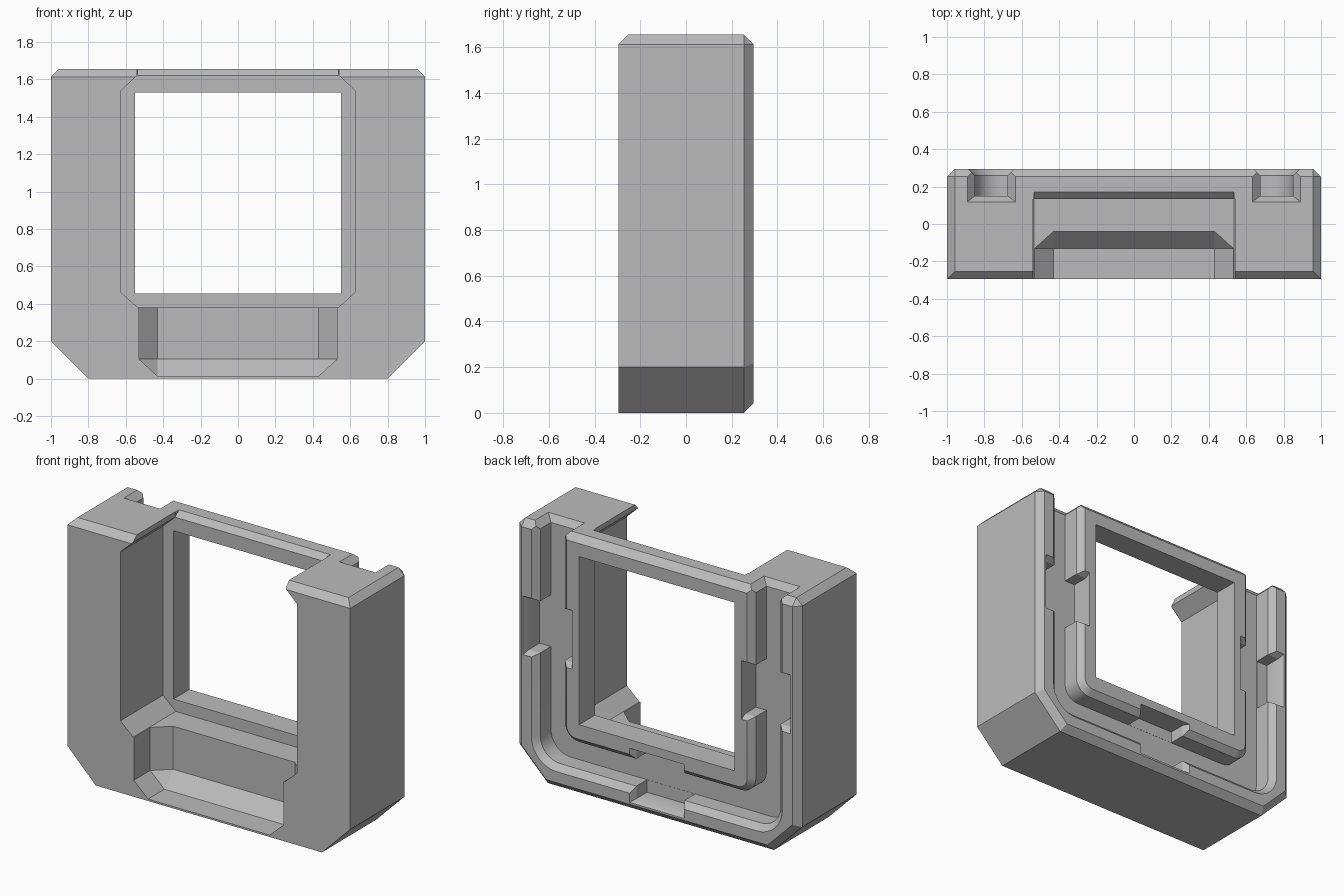
import bpy, bmesh
from math import sin, cos, pi

cube = bpy.data.objects.get("Cube")
if cube:
    bpy.data.objects.remove(cube, do_unlink=True)

H, D = 1.655, 0.295          # height and half depth
EDGE = 0.042                 # edge chamfer

grey = bpy.data.materials.new("plain_grey")
grey.use_nodes = True
colour = (0.5, 0.5, 0.5, 1)
grey.diffuse_color = colour
grey.node_tree.nodes["Principled BSDF"].inputs["Base Color"].default_value = colour


def make(name, bm):
    bmesh.ops.recalc_face_normals(bm, faces=bm.faces[:])
    mesh = bpy.data.meshes.new(name)
    bm.to_mesh(mesh)
    bm.free()
    mesh.materials.append(grey)
    ob = bpy.data.objects.new(name, mesh)
    bpy.context.scene.collection.objects.link(ob)
    return ob


def loft(layers):
    """Solid through matching (x, z) outlines, each at its own y."""
    bm = bmesh.new()
    rings = [[bm.verts.new((x, y, z)) for x, z in pts] for y, pts in layers]
    bm.faces.new(rings[0])
    bm.faces.new(rings[-1])
    for a, b in zip(rings, rings[1:]):
        for i in range(len(a)):
            j = (i + 1) % len(a)
            bm.faces.new((a[i], a[j], b[j], b[i]))
    return bm


def hull(points):
    bm = bmesh.new()
    for p in points:
        bm.verts.new(p)
    bmesh.ops.convex_hull(bm, input=bm.verts[:])
    return bm


def mirrored(half):
    return half + [(-x, z) for x, z in reversed(half)]


def rect(x0, x1, z0, z1):
    return [(x0, z0), (x1, z0), (x1, z1), (x0, z1)]


def slab(x0, x1, y0, y1, z):
    return [(x, y, z) for x in (x0, x1) for y in (y0, y1)]


# Body block with chamfered lower corners, top edges and back edges
body_half = [(1, H), (1, 0.2), (0.8, 0)]
bm = loft([(-D, mirrored(body_half)), (D, mirrored(body_half))])
edges = [e for e in bm.edges
         if all(v.co.y > 0 for v in e.verts) or all(v.co.z > 1 for v in e.verts)]
bmesh.ops.bevel(bm, geom=edges, offset=EDGE, segments=1, affect='EDGES')
body = make("frame_body", bm)
cutters = []


def cutter(name, bm):
    ob = make(name, bm)
    ob.hide_render = True
    cutters.append(ob)


# Window and front recess
cutter("window_cutter", loft([(y, rect(-0.55, 0.55, 0.455, 1.53)) for y in (-0.5, 0.5)]))
recess = mirrored([(0.535, 1.8), (0.54, 1.62), (0.625, 1.54), (0.625, 0.46), (0.535, 0.38)])
cutter("recess_cutter", loft([(-0.5, recess), (0.135, recess)]))
cutter("rear_wall_bevel_cutter", hull(
    slab(-0.54, 0.54, -0.5, 0.13, 1.615) + slab(-0.535, 0.535, -0.5, 0.175, 1.66)))

# Lower front pocket with slanted sides and back
mouth = mirrored([(0.53, 0.42), (0.53, 0.105), (0.43, 0.012)])
back = rect(-0.43, 0.43, 0.105, 0.42)
cutter("pocket_cutter", hull(
    [(x, y, z) for x, z in mouth for y in (-0.5, -0.13)] + [(x, -0.04, z) for x, z in back]))


# U-shaped groove in the back, with rounded lower corners and a flared mouth
def u_path(w, bottom, r, steps=8):
    arc = [i * pi / 2 / steps for i in range(steps + 1)]
    return mirrored([(w, 2)] + [(w - r + r * cos(a), bottom + r - r * sin(a)) for a in arc])


def groove(off):
    outer = u_path(0.85 + off, 0.15 - off, 0.14 + off)
    inner = u_path(0.675 - off, 0.325 + off, 0.1 - off)
    return outer + inner[::-1]


cutter("groove_cutter", loft([(y, groove(o)) for y, o in
                              ((0.15, 0), (0.258, 0), (0.338, 0.08))]))

for s in (-1, 1):
    # Flared top end of each groove
    cutter("groove_top_cutter", hull(
        slab(s * 0.675, s * 0.85, 0.15, 0.5, 1.613) + slab(s * 0.63, s * 0.895, 0.115, 0.5, 1.66)))
    # Wide notch halfway up each side
    layers = [(0.151, rect(s * 0.6, s * 0.93, 0.82, 1.15)),
              (0.258, rect(s * 0.6, s * 0.93, 0.82, 1.15)),
              (0.34, rect(s * 0.6, s * 0.965, 0.77, 1.2))]
    cutter("side_notch_cutter", loft(layers))

# Wide notch at the middle of the bottom run
cutter("bottom_notch_cutter", loft([
    (0.151, rect(-0.17, 0.17, 0.07, 0.4)),
    (0.258, rect(-0.17, 0.17, 0.07, 0.4)),
    (0.34, rect(-0.22, 0.22, 0.035, 0.4))]))

# Apply the cuts
for c in cutters:
    mod = body.modifiers.new(c.name, 'BOOLEAN')
    mod.operation = 'DIFFERENCE'
    mod.solver = 'EXACT'
    mod.object = c
bpy.context.view_layer.update()
final = bpy.data.meshes.new_from_object(body.evaluated_get(bpy.context.evaluated_depsgraph_get()))
body.modifiers.clear()
body.data = final
for c in cutters:
    bpy.data.objects.remove(c, do_unlink=True)

# Smooth the rounded corners, keep chamfers crisp
bpy.ops.object.select_all(action='DESELECT')
body.select_set(True)
bpy.context.view_layer.objects.active = body
bpy.ops.object.shade_smooth_by_angle(angle=pi / 7)
